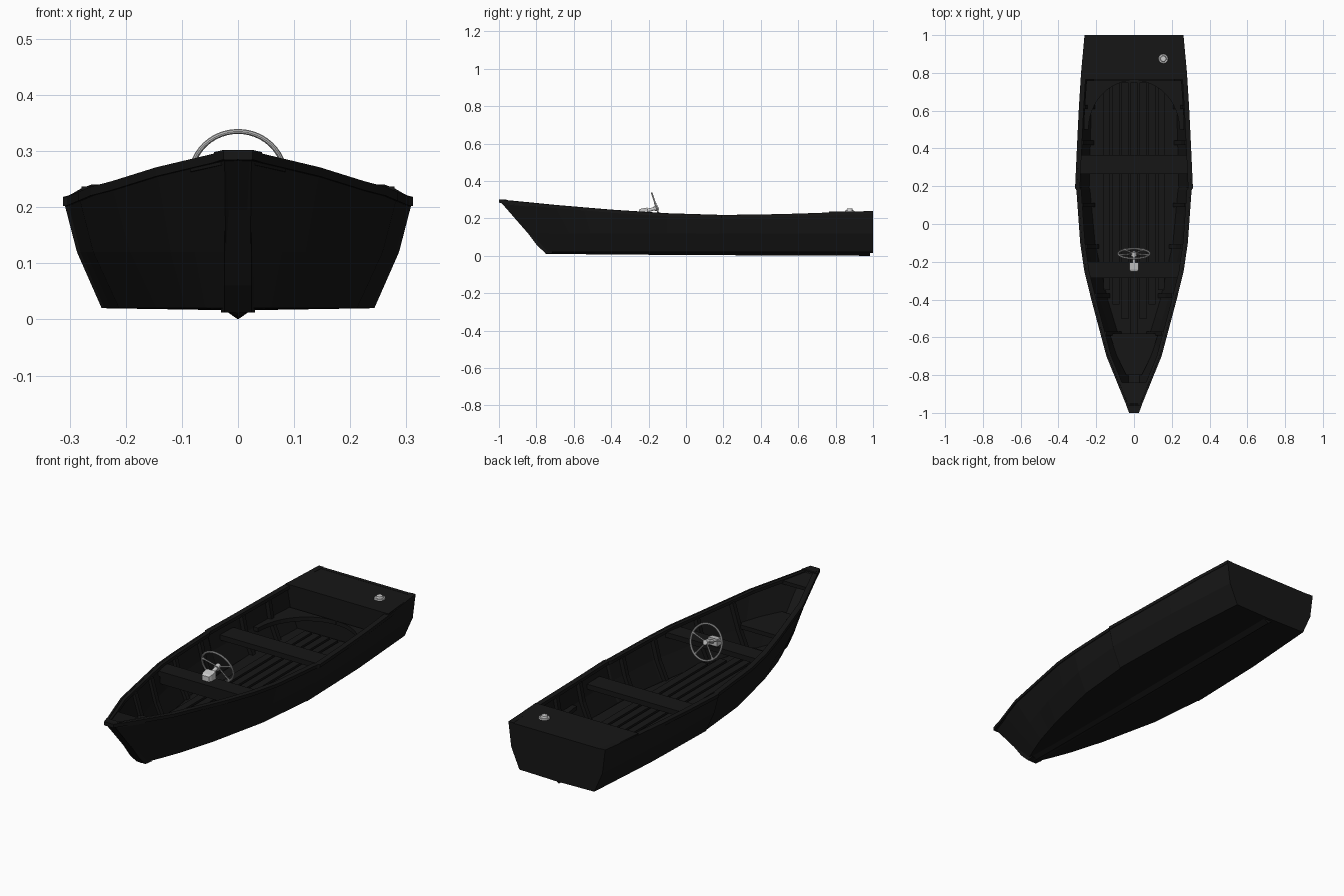
import bpy, bmesh, math
from mathutils import Vector, Matrix

if "Cube" in bpy.data.objects:
    bpy.data.objects.remove(bpy.data.objects["Cube"])

black = bpy.data.materials.new("black_paint")
black.diffuse_color = (0.008, 0.008, 0.008, 1)
black.use_nodes = True
black.node_tree.nodes["Principled BSDF"].inputs["Base Color"].default_value = black.diffuse_color

# Hull lines: half widths along y for chine, knuckle and sheer
CHINE = [(-.75, .022), (-.6, .085), (-.4, .145), (-.1, .212), (.18, .238), (.19, .243), (.6, .232), (1, .203)]
KNUCK = [(-.845, .022), (-.7, .095), (-.4, .192), (-.1, .258), (.18, .281), (.19, .287), (.6, .275), (1, .247)]
SHEER = [(-1, .024), (-.7, .146), (-.4, .226), (-.25, .263), (-.1, .285), (.18, .305), (.19, .312), (.5, .298), (.75, .285), (1, .262)]
SHEER_Z = [(-1, .298), (-.7, .269), (-.4, .244), (-.1, .225), (.2, .216), (.5, .22), (1, .238)]
STATIONS = [-1, -.85, -.7, -.55, -.4, -.25, -.1, .05, .18, .19, .4, .6, .8, 1]


def lerp(table, x):
    if x <= table[0][0]:
        return table[0][1]
    for (a, u), (b, v) in zip(table, table[1:]):
        if x <= b:
            return u + (v - u) * (x - a) / (b - a)
    return table[-1][1]


def half(y, z):
    """Half width of the hull at a given length and height."""
    return lerp([(.02, lerp(CHINE, y)), (.12, lerp(KNUCK, y)), (lerp(SHEER_Z, y), lerp(SHEER, y))], z)


def finish(name, bm, mat=black):
    me = bpy.data.meshes.new(name)
    bm.to_mesh(me)
    bm.free()
    ob = bpy.data.objects.new(name, me)
    bpy.context.collection.objects.link(ob)
    if mat:
        me.materials.append(mat)
    return ob


def loft(name, rings, closed=True, mat=black):
    bm = bmesh.new()
    vs = [[bm.verts.new(p) for p in r] for r in rings]
    n = len(rings[0])
    for a, b in zip(vs, vs[1:]):
        for i in range(n if closed else n - 1):
            j = (i + 1) % n
            bm.faces.new((a[i], a[j], b[j], b[i]))
    if closed:
        bm.faces.new(vs[0])
        bm.faces.new(vs[-1])
        bmesh.ops.recalc_face_normals(bm, faces=bm.faces)
    return finish(name, bm, mat)


def bar(xa, xb, y, za, zb):
    return [(xa, y, za), (xb, y, za), (xb, y, zb), (xa, y, zb)]


def plank(name, y0, y1, z, th, gap=.008, n=4):
    """Board reaching from side to side of the hull."""
    rings = []
    for i in range(n + 1):
        y = y0 + (y1 - y0) * i / n
        h = half(y, z - th) - gap
        rings.append(bar(-h, h, y, z - th, z))
    return loft(name, rings)


# Hull shell
def station(Y):
    pts = []
    for tab, y0, z in ((SHEER, -1, lerp(SHEER_Z, Y)), (KNUCK, -.845, .12), (CHINE, -.75, .02)):
        y = Y if Y > -.4 else -.4 + (Y + .4) / .6 * (-.4 - y0)
        pts.append((lerp(tab, y), y, z))
    left = [(-x, y, z) for x, y, z in reversed(pts)]
    return pts + [(0, pts[-1][1], .016)] + left


hull = loft("hull", [station(Y) for Y in STATIONS], closed=False)
mod = hull.modifiers.new("thickness", "SOLIDIFY")
mod.thickness, mod.offset = .01, -1

# Stem post, bow cap, transom and keel
stem = [(-.75, .012), (-.80, .06), (-.845, .12), (-.905, .195), (-1, .3)]
loft("stem", [[(-.024, y, z), (.024, y, z), (.03, y + .04, z), (-.03, y + .04, z)] for y, z in stem])
loft("bow_cap", [bar(-.026, .026, -1, .285, .302), bar(-.043, .043, -.955, .28, .298)])
loft("bow_deck", [bar(-.03, .03, -.97, .275, .292), bar(-.085, .085, -.84, .263, .28)])
end = station(1)
loft("transom", [[(x, y - d, z) for x, y, z in end] for d in (.018, 0)])
loft("keel", [[(-.026, y, .018), (0, y, z), (.026, y, .018)] for y, z in ((-.75, .01), (0, .004), (.985, 0))])

# Gunwale rails and side frames
for s, side in ((1, "right"), (-1, "left")):
    rings = []
    for y in STATIONS:
        w, z = lerp(SHEER, y), lerp(SHEER_Z, y)
        rings.append(bar(s * w, s * max(w - .026, .002), y, z - .014, z + .002))
    loft("gunwale_" + side, rings)
    for k, y in enumerate((-.58, -.38, -.12, .1, .43, .62)):
        rings = []
        for z in (.025, .12, lerp(SHEER_Z, y) - .01):
            w = half(y, z)
            rings.append([(s * (w - .008), y - .011, z), (s * (w - .03), y - .011, z),
                          (s * (w - .03), y + .011, z), (s * (w - .008), y + .011, z)])
        loft(f"frame_{side}_{k}", rings)
    # Curved stern bench
    rings = []
    for i in range(13):
        y = .5 + .26 * math.sin(i / 12 * math.pi / 2)
        inner = .24 * math.cos(i / 12 * math.pi / 2)
        rings.append(bar(s * (inner + .001), s * (half(y, .11) - .008), y, .11, .13))
    loft("stern_bench_" + side, rings)

# Floor boards and cross members
plank("floor", -.62, .77, .034, .008)
for k in range(-3, 4):
    x = k * .048
    y0 = -.58 + abs(x) * 1.6
    loft(f"floor_slat_{k + 3}", [bar(x - .018, x + .018, y, .034, .044) for y in (y0, .75)])
plank("bow_seat", -.80, -.58, .15, .02)
plank("dash", -.285, -.2, .222, .025)
plank("dash_panel", -.285, -.272, .222, .06)
plank("middle_seat", .265, .365, .175, .025)

# Stern deck with its front bulkhead
plank("stern_deck", .765, .995, .237, .018, .003)
loft("stern_bulkhead", [[(s * (half(.77, z) - .008), y, z) for s, z in
     ((1, .22), (1, .12), (1, .03), (-1, .03), (-1, .12), (-1, .22))] for y in (.768, .782)])


# Round fittings in bare metal
def rod(name, a, b, r, r2=None, seg=16):
    a, b = Vector(a), Vector(b)
    bm = bmesh.new()
    bmesh.ops.create_cone(bm, cap_ends=True, segments=seg, radius1=r, radius2=r if r2 is None else r2, depth=(b - a).length)
    m = Matrix.Translation((a + b) / 2) @ (b - a).to_track_quat('Z', 'Y').to_matrix().to_4x4()
    bmesh.ops.transform(bm, matrix=m, verts=bm.verts)
    return finish(name, bm, None)


smooth = [rod("filler_flange", (.155, .875, .235), (.155, .875, .243), .026, .024, 24),
          rod("filler_cap", (.155, .875, .243), (.155, .875, .252), .017, .014, 24)]

# Steering wheel, tilted toward the bow
C = Vector((0, -.157, .256))
tilt = Matrix.Translation(C) @ Matrix.Rotation(math.radians(108), 4, 'X')
bpy.ops.mesh.primitive_torus_add(major_radius=.083, minor_radius=.0046, major_segments=48, minor_segments=10)
rim = bpy.context.object
rim.name = "wheel_rim"
rim.matrix_world = tilt
smooth.append(rim)
for k, deg in enumerate((18, 162, 234, 306)):
    d = Vector((math.cos(math.radians(deg)), math.sin(math.radians(deg)), 0))
    smooth.append(rod(f"wheel_spoke_{k}", tilt @ (d * .008), tilt @ (d * .082), .0028, .0036, 8))
    smooth.append(rod(f"spoke_end_{k}", tilt @ (d * .07), tilt @ (d * .084), .004, .007, 8))
smooth.append(rod("wheel_hub", tilt @ Vector((0, 0, -.01)), tilt @ Vector((0, 0, .012)), .012, .015, 20))
smooth.append(rod("steering_column", tilt @ Vector((0, 0, .01)), (0, -.225, .236), .009))
loft("steering_box", [bar(-.018, .018, -.252, .22, .246), bar(-.025, .025, -.24, .22, .252),
                      bar(-.025, .025, -.205, .22, .258)], mat=None)

for ob in smooth:
    bpy.ops.object.select_all(action='DESELECT')
    ob.select_set(True)
    bpy.context.view_layer.objects.active = ob
    bpy.ops.object.shade_smooth_by_angle()
